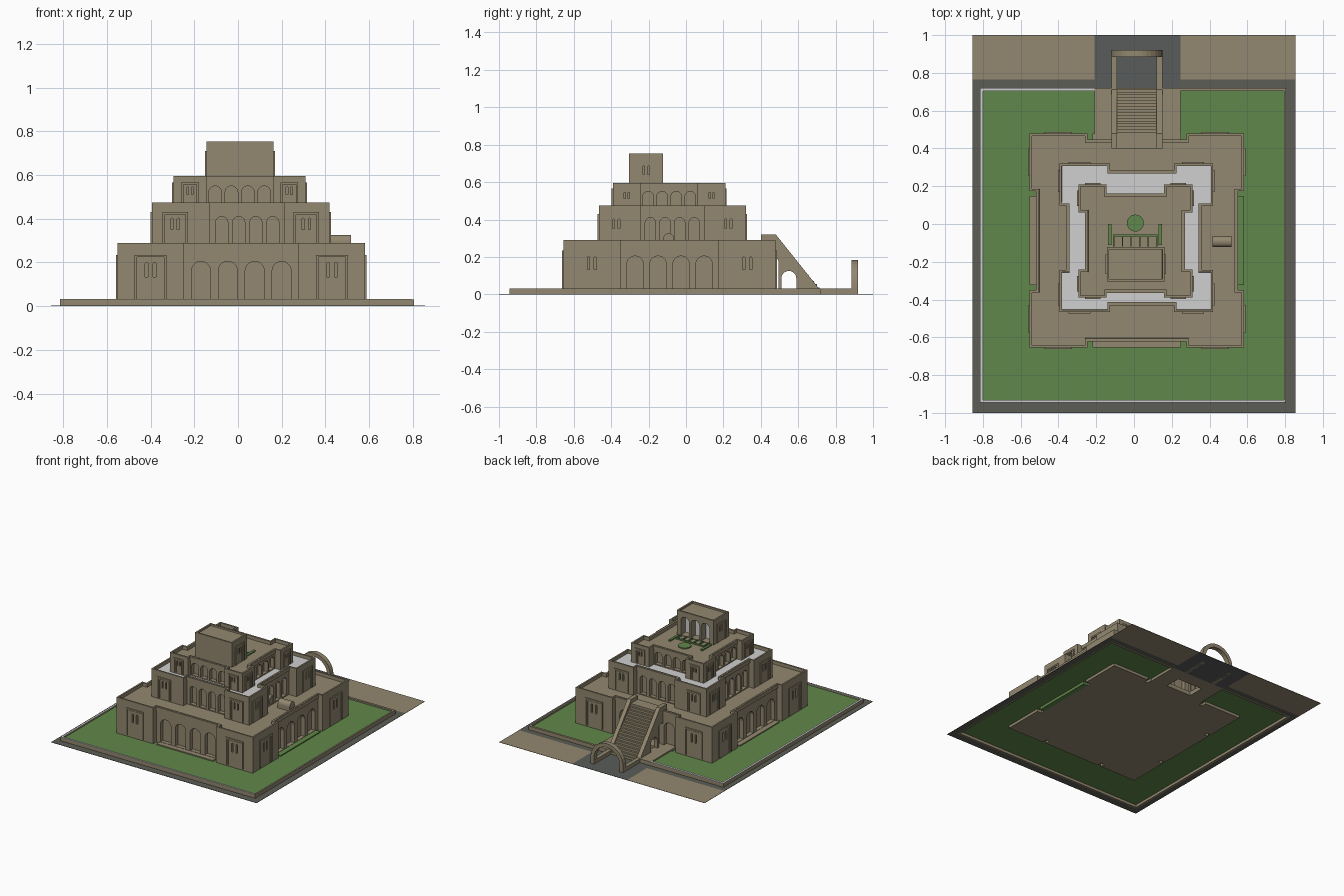
import bpy, bmesh
from math import pi, cos, sin
from mathutils import Matrix, Vector

cube = bpy.data.objects.get("Cube")
if cube:
    bpy.data.objects.remove(cube, do_unlink=True)


def material(name, r, g, b):
    m = bpy.data.materials.new(name)
    m.use_nodes = True
    m.diffuse_color = (r, g, b, 1)
    m.node_tree.nodes["Principled BSDF"].inputs["Base Color"].default_value = (r, g, b, 1)
    return m


STONE = material("sandstone", .29, .245, .16)
LAWN = material("lawn green", .12, .245, .07)
ROAD = material("road grey", .11, .11, .093)
PATH = material("path grey", .098, .107, .1)
WHITE = material("pale white", .63, .63, .63)


# --- helpers -----------------------------------------------------------
def side(k, c, h):
    """Local frame of a facade: u along the wall, w outward, z up."""
    out = h[1] if k % 2 == 0 else h[0]
    return (Matrix.Translation((c[0], c[1], 0)) @ Matrix.Rotation(k * pi / 2, 4, 'Z')
            @ Matrix.Translation((0, -out, 0)))


def prism(bm, M, pts, w0, w1):
    """Extrude a (u, z) polygon from depth w0 to w1."""
    a = [bm.verts.new(M @ Vector((u, -w0, z))) for u, z in pts]
    b = [bm.verts.new(M @ Vector((u, -w1, z))) for u, z in pts]
    faces = [bm.faces.new(a), bm.faces.new(b[::-1])]
    for i in range(len(a)):
        j = (i + 1) % len(a)
        faces.append(bm.faces.new((a[j], a[i], b[i], b[j])))
    bmesh.ops.recalc_face_normals(bm, faces=faces)


def finish(name, bm, *mats):
    me = bpy.data.meshes.new(name)
    bm.to_mesh(me)
    bm.free()
    for m in mats:
        me.materials.append(m)
    ob = bpy.data.objects.new(name, me)
    bpy.context.collection.objects.link(ob)
    return ob


def carve(ob, cutter_bm):
    """Subtract the cutter mesh and keep the plain result."""
    cutter = finish("cutter", cutter_bm, STONE)
    cutter.hide_render = True
    mod = ob.modifiers.new("cut", 'BOOLEAN')
    mod.object, mod.solver = cutter, 'EXACT'
    dg = bpy.context.evaluated_depsgraph_get()
    me = bpy.data.meshes.new_from_object(ob.evaluated_get(dg))
    ob.modifiers.clear()
    ob.data = me
    bpy.data.objects.remove(cutter, do_unlink=True)


def rect(u0, u1, z0, z1):
    return [(u0, z0), (u1, z0), (u1, z1), (u0, z1)]


def arch(u, w, z0, top, n=10):
    r = w / 2
    return [(u - r, z0), (u + r, z0)] + [
        (u + r * cos(pi * i / n), top - r + r * sin(pi * i / n)) for i in range(n + 1)]


def boxes(name, mat, *dims):
    bm = bmesh.new()
    for x0, x1, y0, y1, z0, z1 in dims:
        prism(bm, Matrix(), rect(x0, x1, z0, z1), -y1, -y0)
    return finish(name, bm, mat)


def block(name, outline, z0, top, drop, roof):
    """Solid storey with a thin parapet around a sunken roof."""
    bm = bmesh.new()
    f = bm.faces.new([bm.verts.new((x, y, z0)) for x, y in outline])
    ext = bmesh.ops.extrude_face_region(bm, geom=[f])["geom"]
    bmesh.ops.translate(bm, vec=(0, 0, top - z0), verts=[v for v in ext if isinstance(v, bmesh.types.BMVert)])
    bmesh.ops.recalc_face_normals(bm, faces=bm.faces)
    cap = max(bm.faces, key=lambda g: g.calc_center_median().z)
    for t in (.012, .0005):
        bmesh.ops.inset_region(bm, faces=[cap], thickness=t, use_even_offset=True)
    bmesh.ops.translate(bm, vec=(0, 0, -drop), verts=cap.verts[:])
    cap.material_index = 1
    return finish(name, bm, STONE, roof)


def portal(frames, cuts, M, u, hw, z0, top):
    """Nested door frame with two slit windows."""
    for hw2, top2, t, out in ((hw, top, .011, .007), (hw - .014, top - .014, .008, .004)):
        for s in (-1, 1):
            a, b = sorted((u + s * hw2, u + s * (hw2 - t)))
            prism(frames, M, rect(a, b, z0, top2), -.005, out)
        prism(frames, M, rect(u - hw2 + t, u + hw2 - t, top2 - t, top2), -.005, out)
    tall = top - z0
    for s in (-1, 1):
        c = u + s * hw * .25
        prism(cuts, M, arch(c, hw * .18, top - tall * .5, top - tall * .17, 6), -.02, .02)


# --- three stepped storeys ----------------------------------------------
def storey(name, z0, top, c, h, mid, shift, depths, door, bays, roof):
    outline, frames, cuts = [], bmesh.new(), bmesh.new()
    off, hw, door_top = door
    pitch, width, arch_z, arch_top = bays
    for k in range(4):
        M = side(k, c, h)
        along, d = h[k % 2], depths[k]
        m = (shift, 0, -shift, 0)[k]
        for u, w in ((-along, 0), (m - mid, 0), (m - mid, -d), (m + mid, -d), (m + mid, 0)):
            p = M @ Vector((u, -w, 0))
            outline.append((p.x, p.y))
        for s in (-1, 1):
            portal(frames, cuts, M, s * off, hw, arch_z, door_top)
        for i in range(4):
            prism(cuts, M, arch(m + (i - 1.5) * pitch, width, arch_z, arch_top), -d - .03, -d + .02)
        prism(frames, M, rect(m - mid, m + mid, top - .029, top - .002), -d - .004, -d + .006)
    ob = block(name, outline, z0, top, .025, roof)
    carve(ob, cuts)
    finish(name + "_frames", frames, STONE)


C1, H1 = (.015, -.088), (.567, .567)
C2, H2 = (.0125, -.073), (.407, .393)
C3, H3 = (.0075, -.09), (.302, .30)
storey("lower_storey", 0, .29, C1, H1, .262, 0, (.038,) * 4,
       (.415, .073, .235), (.123, .087, .03, .205), STONE)
storey("middle_storey", .262, .475, C2, H2, .17, .03, (.04, .065, .04, .04),
       (.3, .058, .43), (.078, .056, .272, .41), WHITE)
storey("upper_storey", .447, .595, C3, H3, .152, 0, (.03, .045, .055, .04),
       (.227, .041, .567), (.075, .058, .457, .55), STONE)

# --- planting beds in the lower recesses ----------------------------------
for k, label in enumerate(("front", "right", "back", "left")):
    bm = bmesh.new()
    prism(bm, side(k, C1, H1), rect(-.235, .235, 0, .028), -.045, 0)
    finish(label + "_bed", bm, LAWN if k == 1 else STONE)


# --- side stairs between storeys -------------------------------------------
def steps(u0, u1, z0, z1, n, under):
    """Stepped profile rising from u1 to u0, closed by the points under it."""
    du, dz = (u0 - u1) / n, (z1 - z0) / n
    pts = []
    for i in range(n):
        pts += [(u1 + du * i, z0 + dz * (i + 1)), (u1 + du * (i + 1), z0 + dz * (i + 1))]
    return pts + under


def wall_stair(name, M, end, top_u, foot, z0, z1, w0, w1, gap):
    bm, cuts = bmesh.new(), bmesh.new()
    prism(bm, M, steps(top_u, foot, z0, z1 - .02, 9,
                       [(end, z1 - .02), (end, z0), (foot, z0)]), w0, w1 - .01)
    prism(bm, M, [(foot, z0), (foot, z0 + .02), (top_u, z1), (end, z1), (end, z0)], w1 - .01, w1)
    prism(cuts, M, arch(gap, .06, z0 - .01, z0 + .062), w0 - .1, w1 + .1)
    carve(finish(name, bm, STONE), cuts)


wall_stair("right_stair", side(1, C2, H2), -.16, -.067, .083, .264, .474, -.07, -.003, -.02)
wall_stair("upper_back_stair", side(2, C3, H3), -.15, -.088, .03, .449, .594, -.06, -.003, -.05)

# --- rooftop pavilion --------------------------------------------------------
CP, HP = (.009, -.213), (.153, .091)
corners = [(CP[0] + a * HP[0], CP[1] + b * HP[1]) for a, b in ((-1, -1), (1, -1), (1, 1), (-1, 1))]
pavilion = block("roof_pavilion", corners, .568, .753, .012, STONE)
cuts, frames, panes = bmesh.new(), bmesh.new(), bmesh.new()
for k in (1, 3):
    portal(frames, cuts, side(k, CP, HP), 0, .052, .572, .71)
for i in (-1, 0, 1):
    M = side(2, CP, HP)
    prism(cuts, M, arch(i * .085, .07, .574, .715), -.06, .02)
    prism(panes, M, arch(i * .085, .07, .574, .715), -.064, -.056)
carve(pavilion, cuts)
finish("pavilion_frames", frames, STONE)
finish("pavilion_panes", panes, WHITE)

# --- roof garden ---------------------------------------------------------------
bm = bmesh.new()
bmesh.ops.create_cone(bm, cap_ends=True, segments=20, radius1=.045, radius2=.045, depth=.008,
                      matrix=Matrix.Translation((.007, .005, .574)))
finish("round_bed", bm, LAWN)
G = (.568, .58)
boxes("garden_strips", LAWN, (-.137, -.12, -.11, 0, *G), (.13, .147, -.11, 0, *G),
      (-.11, .125, -.065, -.055, *G),
      *[(-.11 + i * .0455, -.103 + i * .0455, -.12, -.065, *G) for i in range(6)])

# --- grand back stair ------------------------------------------------------------
M = Matrix.Rotation(pi / 2, 4, 'Z')
bm, cuts = bmesh.new(), bmesh.new()
for x0 in (-.12, .12):
    prism(bm, M, [(.4, .262), (.4, .32), (.48, .32), (.712, .03), (.712, 0), (.442, 0), (.442, .262)],
          x0, x0 + .03)
prism(cuts, M, arch(.55, .08, .03, .125), -.3, .3)
prism(cuts, M, arch(.465, .06, .03, .2), -.3, .3)
carve(finish("stair_walls", bm, STONE), cuts)
bm = bmesh.new()
prism(bm, M, steps(.47, .715, .02, .292, 16, [(.4, .292), (.4, .265), (.46, .255), (.69, .005), (.715, .005)]),
      -.09, .12)
finish("grand_steps", bm, STONE)
boxes("stair_terrace", STONE, (-.21, -.09, .44, .72, 0, .03), (.12, .245, .44, .72, 0, .03),
      (-.09, .12, .44, .5, 0, .03), (-.09, .12, .62, .72, 0, .02))
boxes("low_kerbs", STONE, (-.12, -.09, .71, .92, 0, .03), (.12, .15, .71, .92, 0, .03))

# --- gate arch ------------------------------------------------------------------
bm = bmesh.new()
outer, inner = arch(.015, .27, 0, .184, 16), arch(.015, .214, 0, .156, 16)
prism(bm, Matrix(), outer[1:] + outer[:1] + inner[:1] + inner[:1:-1] + inner[1:2], -.92, -.885)
finish("gate_arch", bm, STONE)

# --- grounds ----------------------------------------------------------------------
bm = bmesh.new()
bm.faces.new([bm.verts.new((x, y, .02)) for x, y in (
    (-.805, -.94), (.8, -.94), (.8, .71), (.245, .71), (.245, .44), (-.21, .44), (-.21, .71), (-.805, .71))])
finish("lawn", bm, LAWN)
boxes("garden_wall", STONE, (-.815, -.8, -.945, .72, 0, .03), (.793, .805, -.945, .72, 0, .03),
      (-.8, .793, -.945, -.933, 0, .03), (-.8, -.21, .703, .72, 0, .03), (.245, .793, .703, .72, 0, .03))
W = (.029, .032)
boxes("wall_coping", WHITE, (-.815, -.8, -.945, .72, *W), (-.8, .797, -.945, -.932, *W),
      (-.8, -.21, .703, .72, *W))
T = (0, .002)
boxes("perimeter_road", ROAD, (-.855, -.815, -1, .765, *T), (.805, .855, -1, .765, *T),
      (-.815, .805, -1, -.945, *T), (-.815, -.21, .72, .765, *T), (.245, .805, .72, .765, *T))
boxes("entrance_path", PATH, (-.21, .245, .72, 1, *T))
boxes("back_ground", STONE, (-.855, -.21, .765, 1, *T), (.245, .855, .765, 1, *T))
